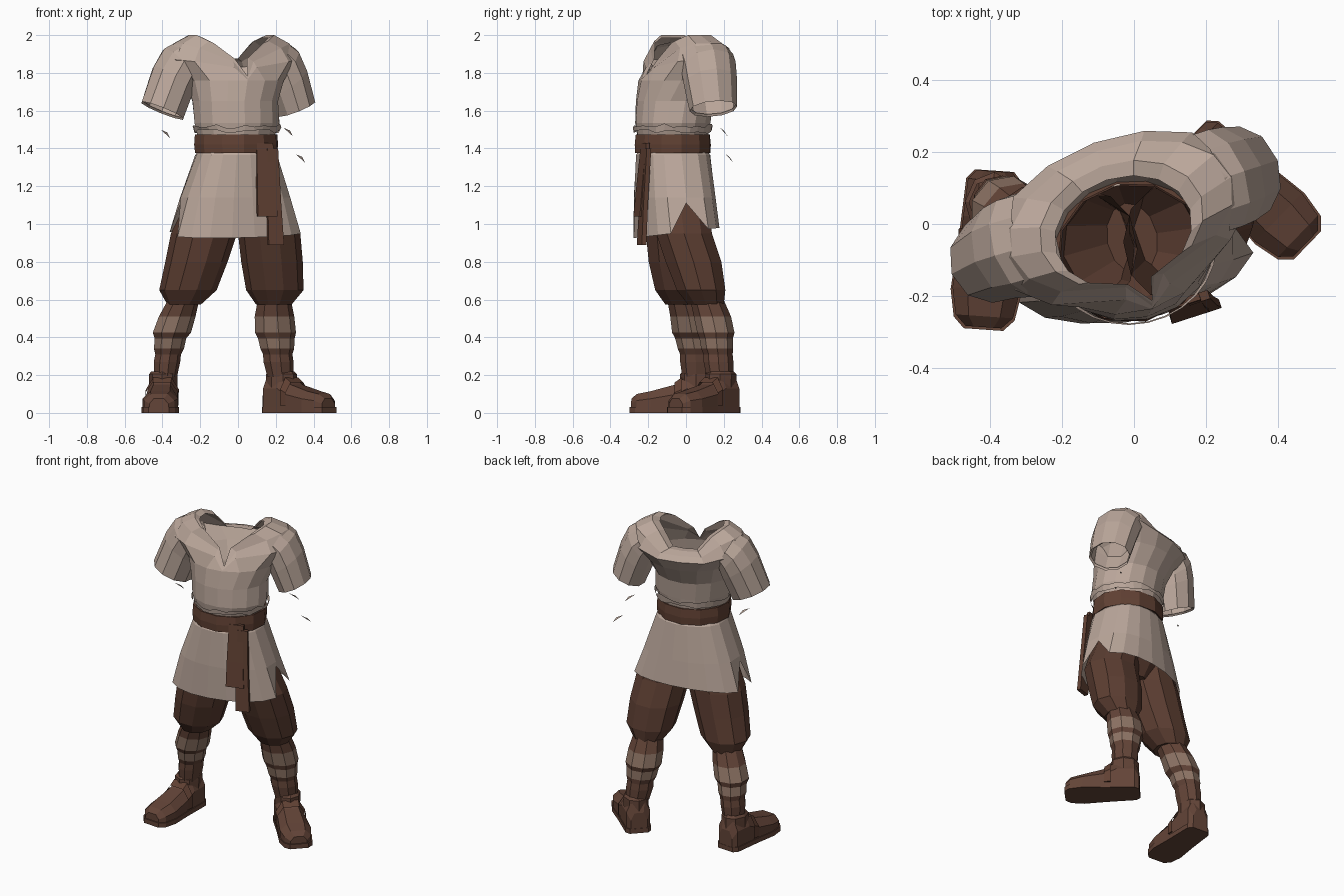
import bpy, bmesh, math, random
from mathutils import Matrix, Vector

if "Cube" in bpy.data.objects:
    bpy.data.objects.remove(bpy.data.objects["Cube"])

random.seed(4)


def material(name, rgb):
    m = bpy.data.materials.new(name)
    m.diffuse_color = (*rgb, 1)
    m.use_nodes = True
    m.node_tree.nodes["Principled BSDF"].inputs["Base Color"].default_value = m.diffuse_color
    return m


LINEN = material("linen", (0.50, 0.39, 0.33))
PANTS = material("dark brown cloth", (0.105, 0.047, 0.031))
BELT = material("belt leather", (0.118, 0.052, 0.033))
BOOT = material("boot leather", (0.125, 0.058, 0.039))
WRAP = material("leg wrap", (0.27, 0.175, 0.13))


def make(name, verts, faces, mats, face_mats=None):
    me = bpy.data.meshes.new(name)
    me.from_pydata(verts, [], faces)
    for m in mats:
        me.materials.append(m)
    for i, k in enumerate(face_mats or []):
        me.polygons[i].material_index = k
    bm = bmesh.new()
    bm.from_mesh(me)
    bmesh.ops.recalc_face_normals(bm, faces=bm.faces)
    bm.to_mesh(me)
    bm.free()
    ob = bpy.data.objects.new(name, me)
    bpy.context.collection.objects.link(ob)
    return ob


def bridge(rings, n):
    return [(r * n + i, r * n + (i + 1) % n, (r + 1) * n + (i + 1) % n, (r + 1) * n + i)
            for r in range(rings - 1) for i in range(n)]


def loft(name, rings, n, mats, bands=None, cap=False, flat=1.0):
    """Rings: cx, cy, cz, rx, ry, turn, lean, dip (front and back lowered by dip)."""
    verts = []
    for ring in rings:
        cx, cy, cz, rx, ry, turn, lean, dip = (list(ring) + [0] * 3)[:8]
        rot = Matrix.Rotation(math.radians(turn), 3, 'Z') @ Matrix.Rotation(math.radians(lean), 3, 'Y')
        for i in range(n):
            a = 2 * math.pi * i / n
            s = math.copysign(abs(math.sin(a)) ** flat, math.sin(a))
            p = rot @ Vector((rx * math.cos(a), ry * s, 0))
            low = min(1, max(0, (math.sin(a) ** 2 - 0.4) * 2.5)) * dip
            verts.append(p + Vector((cx, cy, cz - low)))
    faces = bridge(len(rings), n)
    if cap:
        faces.append(tuple(range((len(rings) - 1) * n, len(rings) * n)))
    fm = [bands[k // n] if bands and k // n < len(bands) else 0 for k in range(len(faces))]
    return make(name, verts, faces, mats, fm)


def strip(name, path, turn, thick, mat):
    """Flat hanging strap through points x, y, z, width."""
    rot = Matrix.Rotation(math.radians(turn), 3, 'Z')
    verts = []
    for x, y, z, w in path:
        for sx, sy in ((-1, -1), (1, -1), (1, 1), (-1, 1)):
            verts.append(rot @ Vector((sx * w / 2, sy * thick / 2, 0)) + Vector((x, y, z)))
    e = len(verts)
    faces = bridge(len(path), 4) + [(0, 1, 2, 3), (e - 4, e - 3, e - 2, e - 1)]
    return make(name, verts, faces, [mat])


# shirt body with broad shoulders and a neckline lowered at front and back
N = 16
shirt = loft("shirt_body", [
    (-.01, -.07, 1.47, .21, .19, 12),
    (-.005, -.07, 1.535, .23, .2, 12),
    (-.015, -.06, 1.65, .232, .205, 14),
    (-.02, -.02, 1.76, .268, .228, 18),
    (-.035, .015, 1.87, .375, .225, 20, 0, .04),
    (-.035, .02, 1.955, .325, .195, 20, 0, .095),
    (-.035, .0, 2.0, .235, .17, 19, 0, .125),
    (-.03, -.02, 1.985, .195, .15, 18, 0, .11)], N, [LINEN])
f = 3 * N // 4
v = shirt.data.vertices
for k, r in enumerate((4, 5, 6, 7)):          # narrow slit below the neckline
    front = v[r * N + f].co.copy()
    for j in (f - 1, f + 1):
        v[r * N + j].co = front.lerp(v[r * N + j].co, .45)
    v[r * N + f].co = v[3 * N + f].co + Vector((0, .008 * k, .005 + .006 * k))

# short sleeves
loft("left_sleeve", [
    (-.27, -.05, 1.87, .11, .15, 20, 60), (-.31, -.06, 1.83, .13, .15, 20, 50),
    (-.345, -.07, 1.76, .13, .14, 20, 36), (-.40, -.10, 1.60, .125, .12, 20, 23),
    (-.395, -.10, 1.61, .115, .11, 20, 23)], 10, [LINEN])
loft("right_sleeve", [
    (.20, .11, 1.87, .11, .15, 20, -60), (.232, .12, 1.83, .125, .15, 20, -50),
    (.265, .13, 1.75, .12, .145, 20, -38), (.31, .145, 1.61, .105, .13, 20, -24),
    (.305, .145, 1.62, .095, .12, 20, -24)], 10, [LINEN])

# frayed edge above the belt
fray = loft("frayed_shirt_edge", [(-.005, -.07, 1.49, .226, .206, 12),
                                  (-.005, -.07, 1.52, .236, .21, 12)], 28, [LINEN])
for p in fray.data.vertices:
    p.co.z += random.uniform(-.012, .012)

# loose torn threads beside the waist
tv, tf = [], []
for x, y, z in ((-.385, -.05, 1.48), (.265, .2, 1.49), (.33, .23, 1.35)):
    tv += [(x - .025, y - .02, z + .02), (x + .025, y + .02, z - .025), (x + .01, y, z + .005)]
    tf.append(tuple(range(len(tv) - 3, len(tv))))
make("torn_threads", tv, tf, [LINEN])

# belt
loft("belt", [(-.01, -.07, 1.385, .205, .185, 12), (-.01, -.07, 1.375, .222, .204, 12),
              (-.01, -.07, 1.42, .227, .206, 12), (-.01, -.07, 1.475, .223, .2, 12),
              (-.01, -.07, 1.475, .205, .185, 12)], 12, [BELT])

# tunic skirt, flat front and back, split at both sides
S = 18
skirt = loft("tunic_skirt", [(-.01, -.07, 1.385, .2, .182, 12), (-.01, -.068, 1.365, .215, .195, 12),
                             (-.015, -.06, 1.14, .295, .21, 12), (-.015, -.05, .955, .355, .215, 12)],
             S, [LINEN], flat=.7)
sv = skirt.data.vertices
for i in range(S):
    sv[3 * S + i].co.z += .12 * (sv[3 * S + i].co.y + .03)
for i in (0, S // 2):
    sv[3 * S + i].co = sv[2 * S + i].co - Vector((0, 0, .03))

# hanging belt ends
strip("belt_end_short", [(.14, -.215, 1.43, .09), (.147, -.238, 1.2, .1), (.155, -.252, 1.04, .11)],
      18, .02, BELT)
strip("belt_end_long", [(.18, -.205, 1.40, .06), (.19, -.225, 1.1, .075), (.2, -.235, .89, .085)],
      18, .025, BELT)

# trouser seat inside the skirt
loft("trouser_seat", [(-.01, -.07, 1.43, .2, .18, 12), (-.01, -.07, 1.25, .21, .185, 12),
                      (-.01, -.05, 1.05, .19, .16, 12), (-.005, -.04, .95, .07, .1, 12)],
     12, [PANTS], cap=True)

# baggy trouser legs, gathered below the knee
loft("left_trouser_leg", [(-.10, -.07, 1.25, .11, .155), (-.18, -.06, .95, .175, .16),
                          (-.22, -.05, .8, .165, .155), (-.265, -.03, .65, .152, .14),
                          (-.285, -.015, .575, .09, .1)], 10, [PANTS], cap=True)
loft("right_trouser_leg", [(.08, -.05, 1.25, .11, .155), (.165, -.01, .95, .165, .155),
                           (.18, .04, .8, .163, .155), (.195, .08, .65, .152, .135),
                           (.19, .105, .575, .095, .1)], 10, [PANTS], cap=True)

# wrapped calves: light and dark bands
bands = [0, 1, 0, 1, 0, 0, 0]
loft("left_calf", [(-.29, -.01, .60, .085, .09), (-.325, .015, .51, .1, .1), (-.353, .03, .425, .104, .105),
                   (-.36, .035, .395, .086, .094), (-.368, .045, .34, .082, .09),
                   (-.372, .05, .31, .07, .082), (-.378, .052, .27, .072, .084),
                   (-.385, .055, .19, .062, .076)], 9, [BOOT, WRAP], bands)
loft("right_calf", [(.19, .11, .60, .09, .09), (.19, .14, .51, .108, .1), (.195, .158, .425, .112, .1),
                    (.2, .16, .395, .1, .09), (.205, .165, .34, .092, .086),
                    (.208, .17, .31, .08, .078), (.212, .172, .27, .082, .08),
                    (.222, .18, .19, .07, .072)], 9, [BOOT, WRAP], bands)


# boots: foot, sole and ankle cuff
def boot(side, x, y, turn):
    place = Matrix.Translation((x, y, 0)) @ Matrix.Rotation(math.radians(turn), 4, 'Z')
    sections = [(.09, .05, .13), (.065, .072, .2), (-.04, .078, .2), (-.11, .082, .15),
                (-.24, .094, .115), (-.315, .08, .1), (-.345, .05, .075)]
    verts = []
    for sy, w, h in sections:
        verts += [place @ Vector(p) for p in (
            (-w, sy, .02), (-w, sy, .65 * h), (-.55 * w, sy, h),
            (.55 * w, sy, h), (w, sy, .65 * h), (w, sy, .02))]
    k = len(verts)
    make(side + "_boot_foot", verts,
         bridge(len(sections), 6) + [tuple(range(6)), tuple(range(k - 6, k))], [BOOT])
    half = [(w + .005, sy * 1.02) for sy, w, h in sections]
    line = half + [(-w, sy) for w, sy in reversed(half)]
    n = len(line)
    sole = [place @ Vector((a, b, z)) for z in (0, .03) for a, b in line]
    make(side + "_boot_sole", sole,
         bridge(2, n) + [tuple(range(n)), tuple(range(n, 2 * n))], [BOOT])
    loft(side + "_boot_cuff", [(x, y, .1, .074, .088, turn), (x, y, .185, .076, .088, turn),
                               (x, y, .205, .076, .088, turn), (x, y, .22, .064, .072, turn)], 8, [BOOT])
    # strap over the instep
    w, pts = .088, []
    for sy, h in ((-.075, .182), (-.115, .155)):
        pts += [place @ Vector(p) for p in (
            (-w, sy, .04), (-w, sy, .68 * h), (-.55 * w, sy, h + .006),
            (.55 * w, sy, h + .006), (w, sy, .68 * h), (w, sy, .04))]
    make(side + "_boot_strap", pts, bridge(2, 6), [BELT])


boot("left", -.395, .057, -4)
boot("right", .23, .185, 46)
